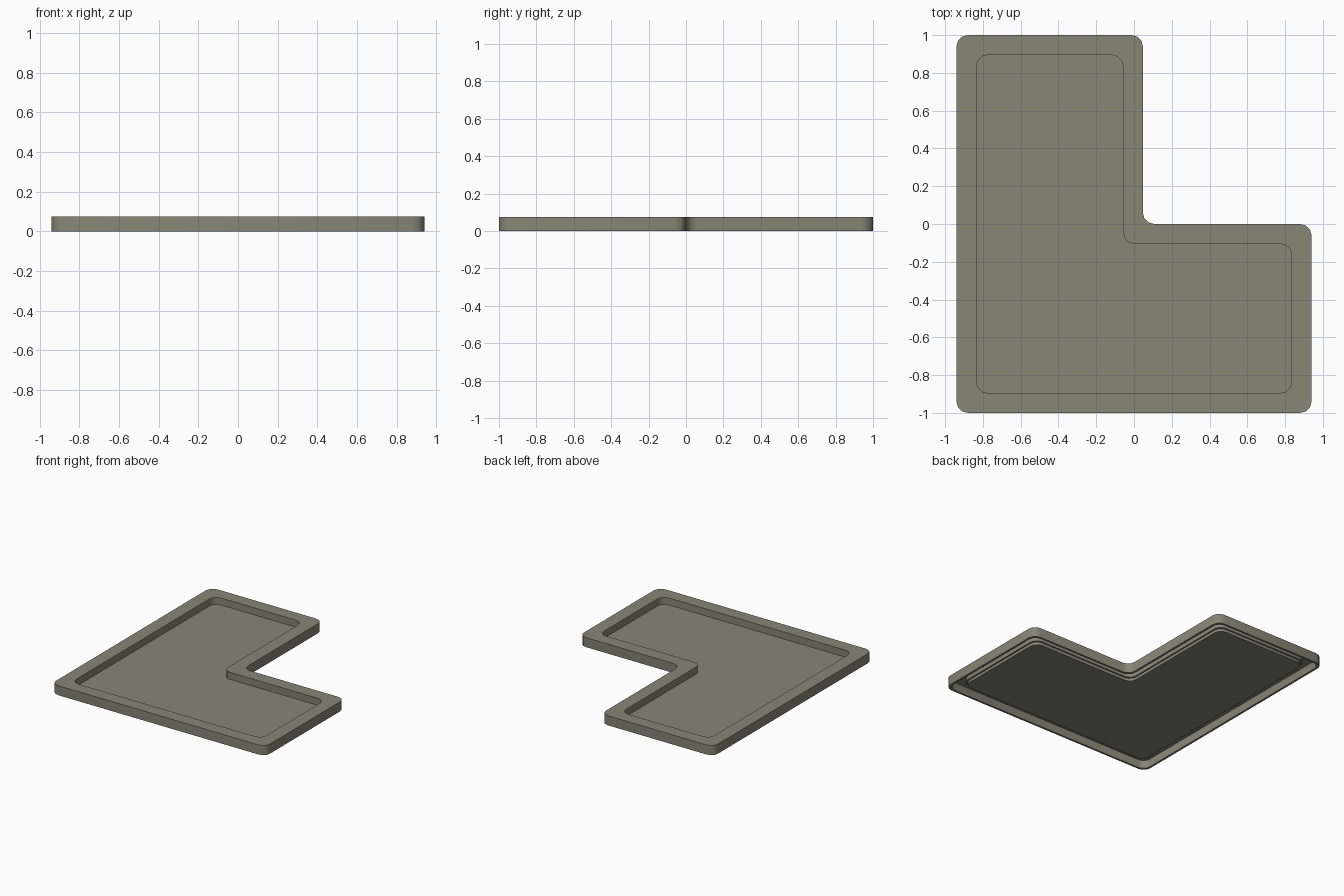
import bpy, bmesh, math
from mathutils import Vector

cube = bpy.data.objects.get("Cube")
if cube:
    bpy.data.objects.remove(cube, do_unlink=True)

# Plan of the tray, counter-clockwise
CORNERS = [Vector(p) for p in ((-0.94, -1), (0.94, -1), (0.94, 0),
                               (0.047, 0), (0.047, 1), (-0.94, 1))]
RADIUS = 0.06
STEPS = 3


def rounded_outline(inset):
    """L-shaped outline moved inwards, with rounded corners."""
    points = []
    for i, corner in enumerate(CORNERS):
        e_in = (corner - CORNERS[i - 1]).normalized()
        e_out = (CORNERS[(i + 1) % len(CORNERS)] - corner).normalized()
        inward = Vector((-e_in.y - e_out.y, e_in.x + e_out.x))
        centre = corner + inward * inset + (e_out - e_in) * RADIUS
        for k in range(STEPS + 1):
            t = math.pi / 2 * k / STEPS
            points.append(centre + (e_in * math.sin(t) - e_out * math.cos(t)) * RADIUS)
    return points


# Section through the shell as (inset, height): floor top, rim, skirt, underside
SECTION = [(0.105, 0.02), (0.105, 0.076), (0, 0.076), (0, 0), (0.016, 0),
           (0.016, 0.064), (0.088, 0.064), (0.088, 0.034),
           (0.1, 0.034), (0.1, 0.012)]

bm = bmesh.new()
rings = [[bm.verts.new((p.x, p.y, z)) for p in rounded_outline(inset)]
         for inset, z in SECTION]
for a, b in zip(rings, rings[1:]):
    for i in range(len(a)):
        j = (i + 1) % len(a)
        bm.faces.new((a[i], a[j], b[j], b[i]))
bm.faces.new(rings[0])
bm.faces.new(list(reversed(rings[-1])))
bmesh.ops.recalc_face_normals(bm, faces=bm.faces[:])

mesh = bpy.data.meshes.new("corner_tray")
bm.to_mesh(mesh)
bm.free()
tray = bpy.data.objects.new("corner_tray", mesh)
bpy.context.collection.objects.link(tray)

# Grey-olive plastic
colour = (0.24, 0.24, 0.183, 1)
mat = bpy.data.materials.new("olive_grey")
mat.use_nodes = True
mat.diffuse_color = colour
mat.node_tree.nodes["Principled BSDF"].inputs["Base Color"].default_value = colour
mesh.materials.append(mat)

# Soft corners, sharp rims
bpy.ops.object.select_all(action="DESELECT")
tray.select_set(True)
bpy.context.view_layer.objects.active = tray
bpy.ops.object.shade_smooth_by_angle(angle=math.radians(40))
